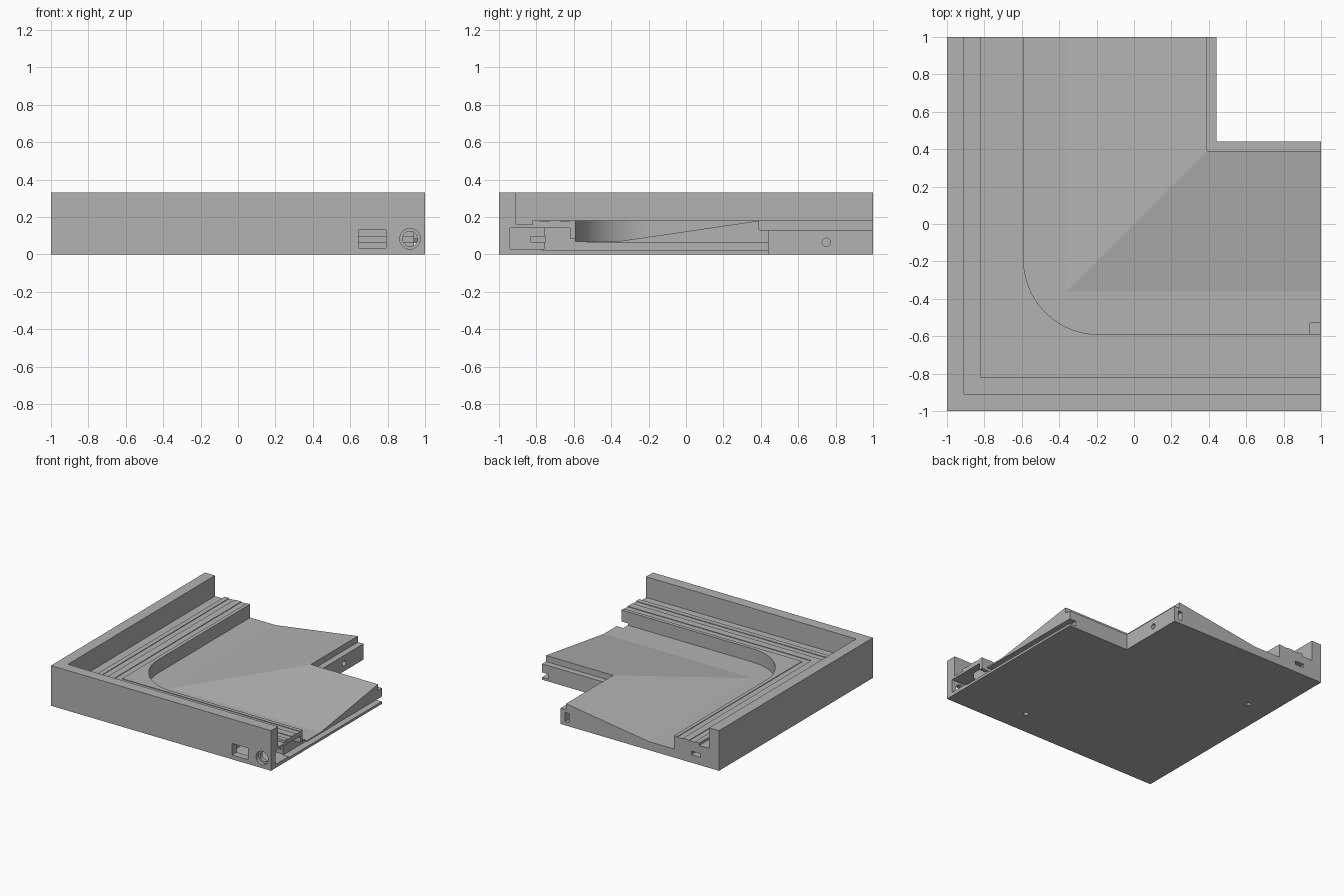
import bpy
import bmesh
import math
from mathutils import Matrix

old = bpy.data.objects.get("Cube")
if old:
    bpy.data.objects.remove(old)

grey = bpy.data.materials.new("plain_grey")
grey.use_nodes = True
grey.diffuse_color = (0.45, 0.45, 0.45, 1)
grey.node_tree.nodes["Principled BSDF"].inputs["Base Color"].default_value = grey.diffuse_color


def to_object(bm, name):
    bmesh.ops.recalc_face_normals(bm, faces=bm.faces)
    mesh = bpy.data.meshes.new(name)
    bm.to_mesh(mesh)
    bm.free()
    ob = bpy.data.objects.new(name, mesh)
    bpy.context.collection.objects.link(ob)
    return ob


def prism(name, outline, z0, z1):
    bm = bmesh.new()
    face = bm.faces.new([bm.verts.new((x, y, z0)) for x, y in outline])
    up = bmesh.ops.extrude_face_region(bm, geom=[face])["geom"]
    bmesh.ops.translate(bm, vec=(0, 0, z1 - z0),
                        verts=[v for v in up if isinstance(v, bmesh.types.BMVert)])
    return to_object(bm, name)


def box(name, x0, x1, y0, y1, z0, z1):
    return prism(name, [(x0, y0), (x1, y0), (x1, y1), (x0, y1)], z0, z1)


def corner_band(name, a, b, z0, z1):
    # L-shaped strip following the two walls
    e = 1.1
    return prism(name, [(a, a), (e, a), (e, b), (b, b), (b, e), (a, e)], z0, z1)


def rod(name, centre, radius, depth, axis):
    turn = {"X": Matrix.Rotation(math.pi / 2, 4, "Y"),
            "Y": Matrix.Rotation(math.pi / 2, 4, "X"), "Z": Matrix()}[axis]
    bm = bmesh.new()
    bmesh.ops.create_cone(bm, cap_ends=True, segments=32, radius1=radius, radius2=radius,
                          depth=depth, matrix=Matrix.Translation(centre) @ turn)
    return to_object(bm, name)


def cut(target, cutter):
    cutter.hide_render = True
    mod = target.modifiers.new("cut", "BOOLEAN")
    mod.operation = "DIFFERENCE"
    mod.solver = "EXACT"
    mod.object = cutter
    bpy.context.view_layer.objects.active = target
    bpy.ops.object.modifier_apply(modifier=mod.name)
    bpy.data.objects.remove(cutter)


# Solid block with the missing back corner
n = 0.44
body = prism("corner_tray", [(-1, -1), (1, -1), (1, n), (n, n), (n, 1), (-1, 1)], 0, 0.33)

# Shelf, trough behind the walls and shallow tracks
cut(body, box("shelf_cut", -0.82, 1.1, -0.82, 1.1, 0.18, 0.5))
cut(body, corner_band("trough_cut", -0.91, -0.82, 0.16, 0.5))
for a, b in ((-0.78, -0.73), (-0.67, -0.62)):
    cut(body, corner_band("track_cut", a, b, 0.175, 0.3))

# Sunken floor with rounded corner and ramps rising to the inner corner
r, edge = 0.4, -0.59
arc = [(edge + r - r * math.cos(t), edge + r - r * math.sin(t))
       for t in (math.pi / 2 * i / 24 for i in range(25))]
basin = prism("basin_cut", arc + [(1.1, edge), (1.1, 1.1), (edge, 1.1)], 0.07, 0.3)
lo, hi, far = -0.36, 0.39, 1.2
bm = bmesh.new()
for s, z in ((lo, 0.01), (lo, 0.07), (hi, 0.18)):
    for x, y in ((s, s), (far, s), (s, far), (far, far)):
        bm.verts.new((x, y, z))
hull = bmesh.ops.convex_hull(bm, input=bm.verts)
loose = [v for v in bm.verts if not v.link_faces]
bmesh.ops.delete(bm, geom=loose, context="VERTS")
cut(basin, to_object(bm, "ramp"))
cut(body, basin)

# Step around the missing corner
cut(body, box("step_cut", hi, 1.1, hi, 1.1, 0.13, 0.4))

# Slot and wiring pockets in the right end
cut(body, box("slot_cut", 0.94, 1.1, -0.77, 0.6, 0.02, 0.06))
cut(body, box("floor_opening", 0.94, 1.1, -0.70, -0.53, 0.03, 0.085))
cut(body, box("inner_pocket", 0.94, 1.1, -0.78, -0.62, 0.03, 0.14))
cut(body, box("end_pocket", 0.6, 1.1, -0.94, -0.76, 0.03, 0.14))

# Wire tunnel running through both arms
cut(body, corner_band("tunnel_cut", -0.83, -0.75, 0.065, 0.095))

# Front switch window and stepped socket hole
cut(body, box("switch_window", 0.645, 0.79, -1.1, -0.9, 0.035, 0.13))
cut(body, rod("socket_rim", (0.92, -1, 0.083), 0.055, 0.06, "Y"))
cut(body, rod("socket_hole", (0.92, -1, 0.083), 0.04, 0.2, "Y"))

# Joining slot, peg hole and underside screw holes
cut(body, box("joining_slot", 0.365, 0.4, 0.92, 1.1, 0.03, 0.105))
cut(body, rod("peg_hole", (n, 0.75, 0.065), 0.022, 0.16, "X"))
for x, y in ((0.4, -0.79), (-0.79, 0.4)):
    cut(body, rod("screw_hole", (x, y, 0), 0.018, 0.16, "Z"))

# Finish
body.data.materials.clear()
body.data.materials.append(grey)
for p in body.data.polygons:
    p.material_index = 0
bpy.ops.object.select_all(action="DESELECT")
body.select_set(True)
bpy.context.view_layer.objects.active = body
bpy.ops.object.shade_smooth_by_angle(angle=math.radians(7))
